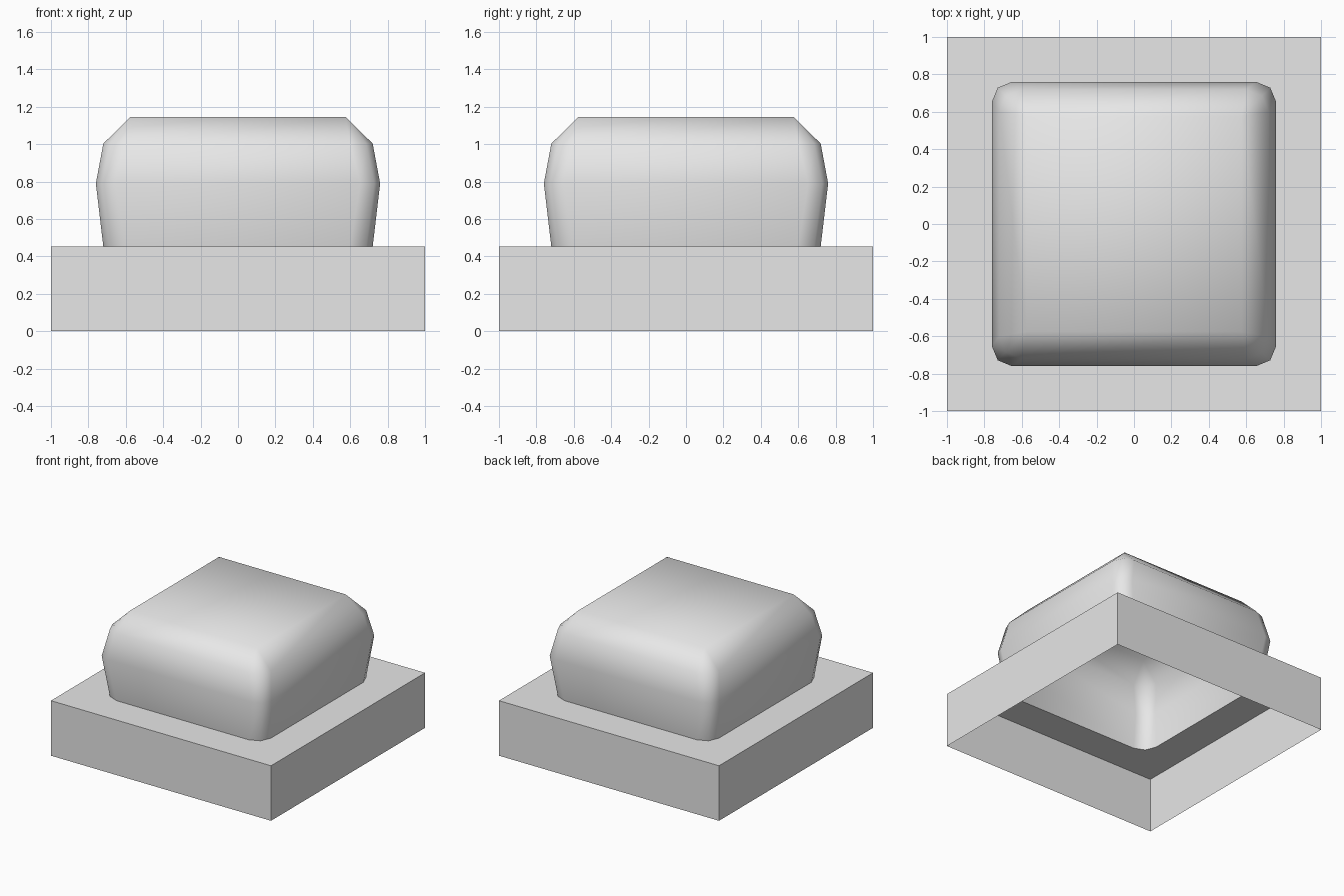
import bpy
import bmesh

cube = bpy.data.objects.get("Cube")
if cube:
    bpy.data.objects.remove(cube, do_unlink=True)

grey = bpy.data.materials.new("light grey")
grey.use_nodes = True
grey.diffuse_color = (0.8, 0.8, 0.8, 1)
grey.node_tree.nodes["Principled BSDF"].inputs["Base Color"].default_value = (0.8, 0.8, 0.8, 1)


def rounded_square(half, radius, z):
    """Counter-clockwise ring, each corner rounded with two segments."""
    inner, mid = half - radius, half - 0.293 * radius
    corner = [(half, inner), (mid, mid), (inner, half)]
    ring = []
    for _ in range(4):
        ring += [(x, y, z) for x, y in corner]
        corner = [(-y, x) for x, y in corner]
    return ring


def loft(name, rings, smooth, cap):
    """Skin the rings in order; zero-radius corners are welded sharp."""
    bm = bmesh.new()
    loops = [[bm.verts.new(p) for p in rounded_square(*r)] for r in rings]
    for low, high in zip(loops, loops[1:]):
        for i in range(len(low)):
            j = (i + 1) % len(low)
            bm.faces.new((low[i], low[j], high[j], high[i]))
    if cap:
        bm.faces.new(loops[-1])
    bmesh.ops.remove_doubles(bm, verts=bm.verts, dist=0.0005)
    for face in bm.faces:
        face.smooth = smooth
    mesh = bpy.data.meshes.new(name)
    bm.to_mesh(mesh)
    bm.free()
    mesh.materials.append(grey)
    obj = bpy.data.objects.new(name, mesh)
    bpy.context.collection.objects.link(obj)
    return obj


# Ring on which the cushion meets the base (half width, corner radius, height)
seam = (0.72, 0.12, 0.452)

# Hollow base: thin walls, open underneath, with an opening in the top plate
loft("base", [(1, 0, 0), (1, 0, 0.452), seam], smooth=False, cap=False)

# Hollow cushion: bulging sides, rounded corners, flat square top
loft("cushion", [seam, (0.76, 0.107, 0.79), (0.72, 0.12, 1.003), (0.575, 0, 1.145)],
     smooth=True, cap=True)
